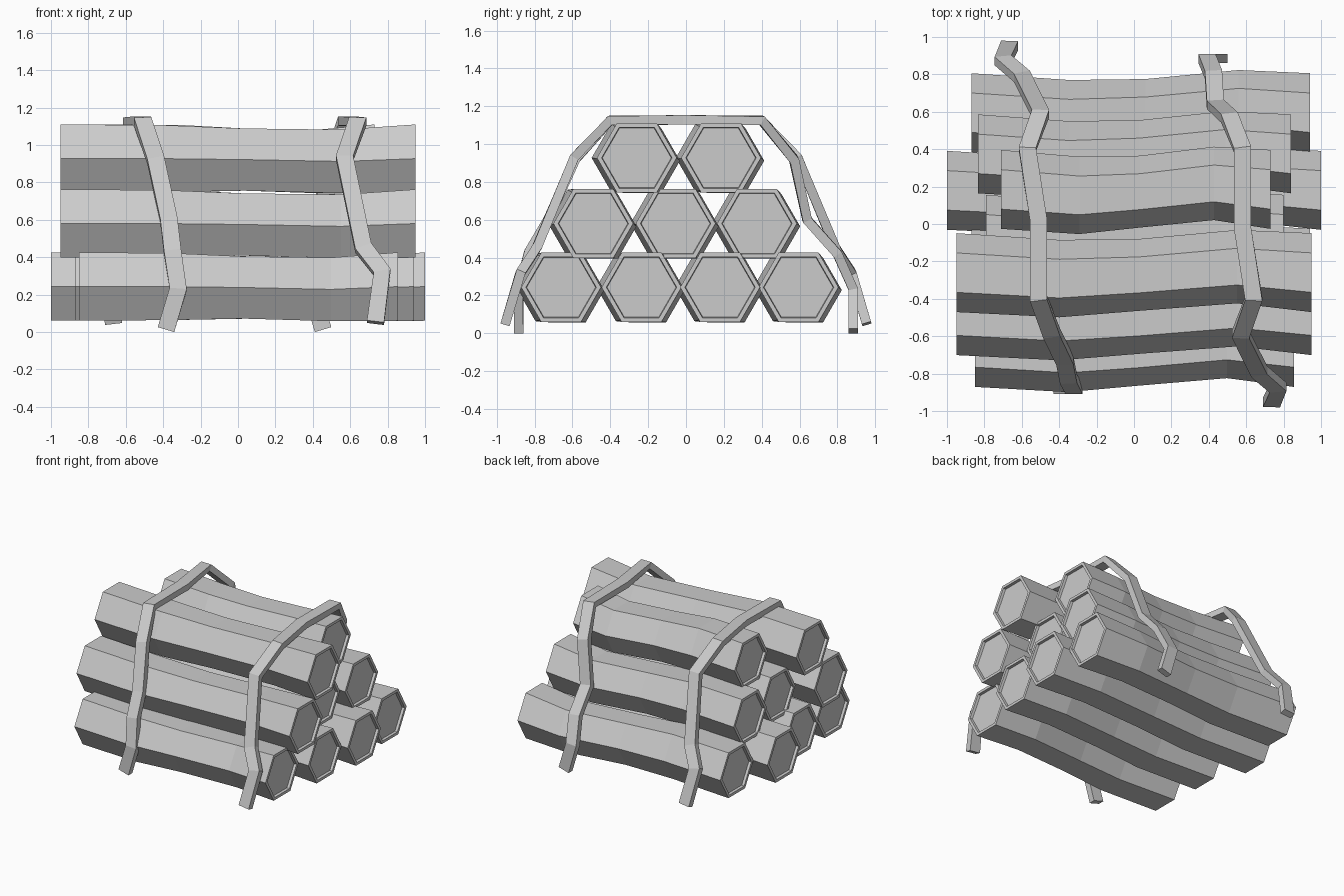
import bpy
import bmesh
from math import cos, sin, radians
from mathutils import Vector

cube = bpy.data.objects.get("Cube")
if cube:
    bpy.data.objects.remove(cube)

grey = bpy.data.materials.new("plain_grey")
grey.use_nodes = True
GREY = (0.6, 0.6, 0.6, 1)
grey.diffuse_color = GREY
grey.node_tree.nodes["Principled BSDF"].inputs["Base Color"].default_value = GREY


def loft(name, rings, cap_inset=0.0, cap_depth=0.0):
    """Skin a list of equal-sized point rings, cap both ends, optionally recess the caps."""
    bm = bmesh.new()
    loops = [[bm.verts.new(p) for p in ring] for ring in rings]
    n = len(loops[0])
    for a, b in zip(loops, loops[1:]):
        for i in range(n):
            j = (i + 1) % n
            bm.faces.new((a[i], a[j], b[j], b[i]))
    caps = [bm.faces.new(loops[0]), bm.faces.new(loops[-1])]
    bmesh.ops.recalc_face_normals(bm, faces=bm.faces[:])
    if cap_inset:
        bmesh.ops.inset_individual(bm, faces=caps, thickness=cap_inset)
        inner = bmesh.ops.inset_individual(bm, faces=caps, thickness=0.004, depth=-cap_depth)
    mesh = bpy.data.meshes.new(name)
    bm.to_mesh(mesh)
    bm.free()
    mesh.materials.append(grey)
    obj = bpy.data.objects.new(name, mesh)
    bpy.context.collection.objects.link(obj)
    return obj


RADIUS = 0.211
# Log stations: position along length, radius factor, sideways and upward drift
STATIONS = [(0, 1, 0, 0), (0.29, 0.98, -0.032, 0), (0.515, 0.91, -0.012, -0.005),
            (0.79, 0.93, 0.032, -0.015), (1, 1, 0, 0)]


def log(name, y, z, x0, x1):
    rings = []
    for t, scale, dy, dz in STATIONS:
        r = RADIUS * scale
        x = x0 + (x1 - x0) * t
        rings.append([Vector((x, y + dy + r * cos(radians(60 * k)), z + dz + r * sin(radians(60 * k))))
                      for k in range(6)])
    loft(name, rings, 0.025, 0.02)


# Stacked logs: height, then (y, left end, right end) for each
ROWS = {
    "bottom": (0.243, [(-0.66, -0.85, 0.855), (-0.235, -0.87, 0.94), (0.18, -1, 1), (0.595, -0.87, 0.94)]),
    "middle": (0.58, [(-0.49, -0.95, 0.95), (-0.055, -0.79, 0.8), (0.375, -0.835, 0.84)]),
    "top": (0.927, [(-0.26, -0.95, 0.95), (0.185, -0.71, 0.73)]),
}
for row, (z, logs) in ROWS.items():
    for i, (y, x0, x1) in enumerate(logs):
        log(f"{row}_log_{i + 1}", y, z, x0, x1)


def strap(name, path, width=0.092, thick=0.05):
    pts = [Vector(p) for p in path]
    rings = []
    for i, p in enumerate(pts):
        before = (p - pts[i - 1]).normalized() if i else Vector()
        after = (pts[i + 1] - p).normalized() if i < len(pts) - 1 else Vector()
        t = (before + after).normalized()
        side = Vector((1, 0, 0))
        side = (side - t * side.dot(t)).normalized()
        up = side.cross(t)
        rings.append([p + side * width / 2 * a + up * thick / 2 * b
                      for a, b in ((-1, -1), (1, -1), (1, 1), (-1, 1))])
    loft(name, rings)


# Straps draped over the pile; the second is the first turned half round
SHARED = [(-0.51, -0.4, 1.125), (-0.51, 0.02, 1.128), (-0.57, 0.4, 1.125), (-0.5, 0.59, 0.93),
          (-0.6, 0.79, 0.45), (-0.7, 0.875, 0.32), (-0.665, 0.955, 0.05)]
FOOT = [(-0.385, -0.885, 0.013), (-0.32, -0.885, 0.23)]
strap("left_strap", FOOT + [(-0.35, -0.83, 0.43), (-0.37, -0.73, 0.6), (-0.44, -0.585, 0.92)] + SHARED)
turned = FOOT + [(-0.355, -0.8, 0.42), (-0.365, -0.64, 0.6), (-0.44, -0.57, 0.92)] + SHARED
strap("right_strap", [(0.07 - x, -y, z) for x, y, z in turned])
